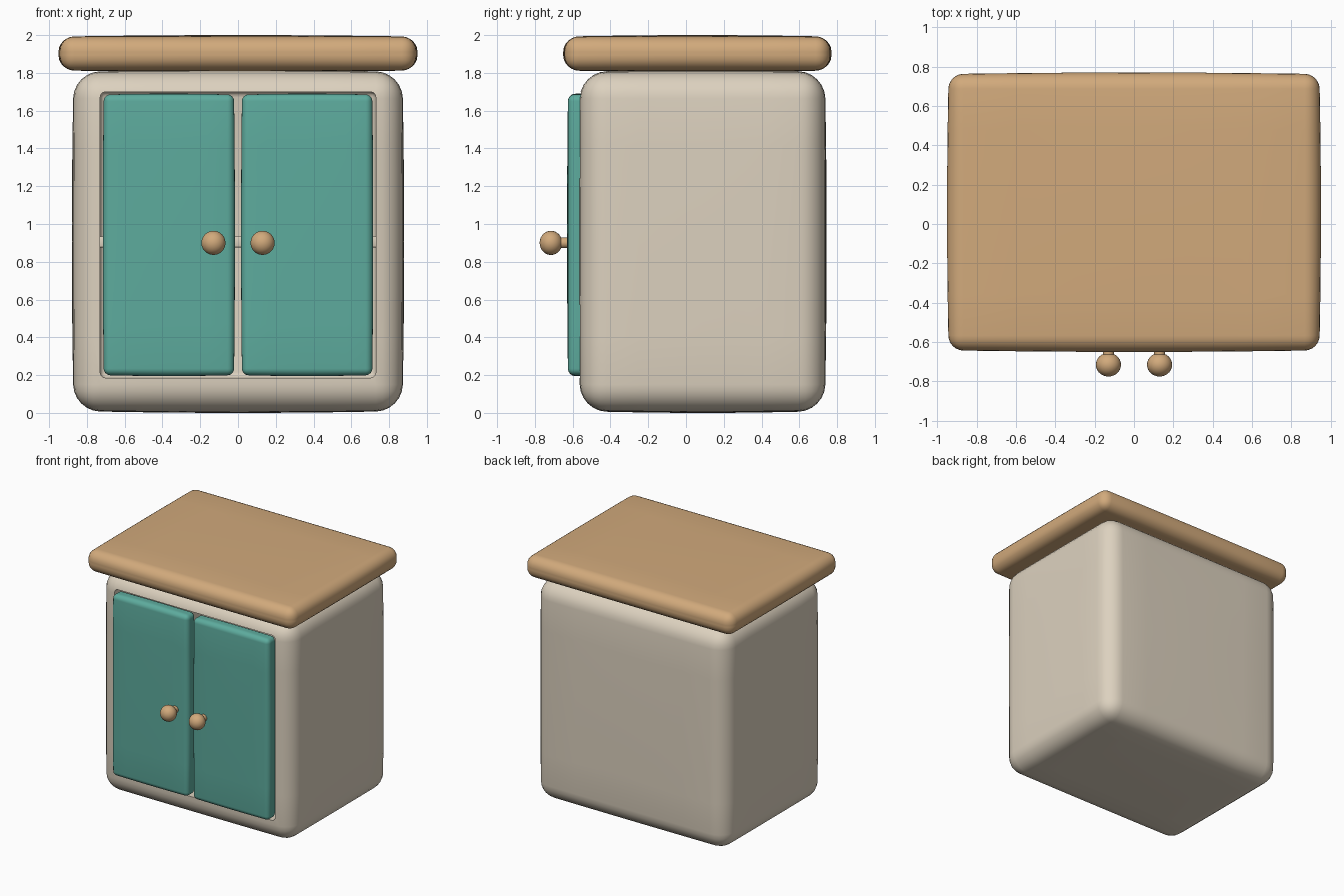
import bpy, bmesh, math
from mathutils import Vector, Matrix

if "Cube" in bpy.data.objects:
    bpy.data.objects.remove(bpy.data.objects["Cube"])


def material(name, rgb):
    m = bpy.data.materials.new(name)
    m.diffuse_color = (*rgb, 1)
    m.use_nodes = True
    m.node_tree.nodes["Principled BSDF"].inputs["Base Color"].default_value = m.diffuse_color
    return m


CREAM = material("cream_paint", (0.72, 0.64, 0.52))
TEAL = material("teal_paint", (0.11, 0.41, 0.34))
WOOD = material("light_wood", (0.64, 0.40, 0.20))


def finish(name, bm, mat):
    bmesh.ops.recalc_face_normals(bm, faces=bm.faces)
    me = bpy.data.meshes.new(name)
    bm.to_mesh(me)
    bm.free()
    ob = bpy.data.objects.new(name, me)
    bpy.context.collection.objects.link(ob)
    if mat:
        me.materials.append(mat)
    return ob


def smooth(ob):
    bpy.ops.object.select_all(action='DESELECT')
    ob.select_set(True)
    bpy.context.view_layer.objects.active = ob
    bpy.ops.object.shade_smooth_by_angle(angle=math.radians(40))


def soft_box(name, lo, hi, r, bulge, mat, cuts=5, seg=6):
    """Rounded box between two corners whose faces swell outward by bulge."""
    lo, hi = Vector(lo), Vector(hi)
    half = (hi - lo) / 2 - Vector((bulge,) * 3)
    bm = bmesh.new()
    bmesh.ops.create_cube(bm, size=2)
    bmesh.ops.scale(bm, vec=half, verts=bm.verts)
    bmesh.ops.bevel(bm, geom=bm.edges[:], offset=r, segments=seg, profile=0.5, affect='EDGES')
    if bulge:
        for a in range(3):
            n = Vector([float(i == a) for i in range(3)])
            for k in range(1, cuts + 1):
                p = n * (half[a] - r) * (2 * k / (cuts + 1) - 1)
                bmesh.ops.bisect_plane(bm, geom=bm.verts[:] + bm.edges[:] + bm.faces[:],
                                       plane_co=p, plane_no=n)
        for v in bm.verts:
            t = [v.co[i] / half[i] for i in range(3)]
            fall = [1 - min(1, c * c) for c in t]
            v.co += Vector([bulge * t[i] * fall[i - 1] * fall[i - 2] for i in range(3)])
    bmesh.ops.translate(bm, vec=(lo + hi) / 2, verts=bm.verts)
    return finish(name, bm, mat)


# Cabinet body with a hollow inside
body = soft_box("cabinet_body", (-0.88, -0.57, 0), (0.88, 0.745, 1.815), 0.14, 0.01, CREAM)
cutter = soft_box("opening_cutter", (-0.73, -1.0, 0.185), (0.73, 0.60, 1.70), 0.03, 0, None, seg=3)
cutter.hide_render = True
mod = body.modifiers.new("opening", 'BOOLEAN')
mod.object = cutter
mod.solver = 'EXACT'
bpy.context.view_layer.objects.active = body
bpy.ops.object.modifier_apply(modifier=mod.name)
bpy.data.objects.remove(cutter)
smooth(body)

# Inner shelf
smooth(soft_box("shelf", (-0.74, -0.50, 0.875), (0.74, 0.61, 0.935), 0.008, 0, CREAM, seg=2))

# Worktop
smooth(soft_box("worktop", (-0.95, -0.65, 1.805), (0.95, 0.77, 2.0), 0.075, 0.008, WOOD))

# Doors with knobs on turned stems
KNOB = [(0.0, 0.0), (0.028, 0.0), (0.028, 0.05)]
KNOB += [(0.064 * math.sin(a), 0.095 - 0.06 * math.cos(a))
         for a in [math.radians(30 + 150 * i / 12) for i in range(13)]]
for side, s in (("left", -1), ("right", 1)):
    x0, x1 = sorted((s * 0.016, s * 0.716))
    smooth(soft_box(side + "_door", (x0, -0.63, 0.195), (x1, -0.51, 1.69), 0.035, 0.005, TEAL))
    bm = bmesh.new()
    vs = [bm.verts.new((px, 0, pz)) for px, pz in KNOB]
    es = [bm.edges.new(p) for p in zip(vs, vs[1:])]
    bmesh.ops.spin(bm, geom=vs + es, cent=(0, 0, 0), axis=(0, 0, 1),
                   angle=2 * math.pi, steps=24)
    bmesh.ops.remove_doubles(bm, verts=bm.verts, dist=1e-4)
    bmesh.ops.transform(bm, verts=bm.verts, matrix=Matrix.Translation((s * 0.13, -0.62, 0.9))
                        @ Matrix.Rotation(math.pi / 2, 4, 'X'))
    smooth(finish(side + "_knob", bm, WOOD))
